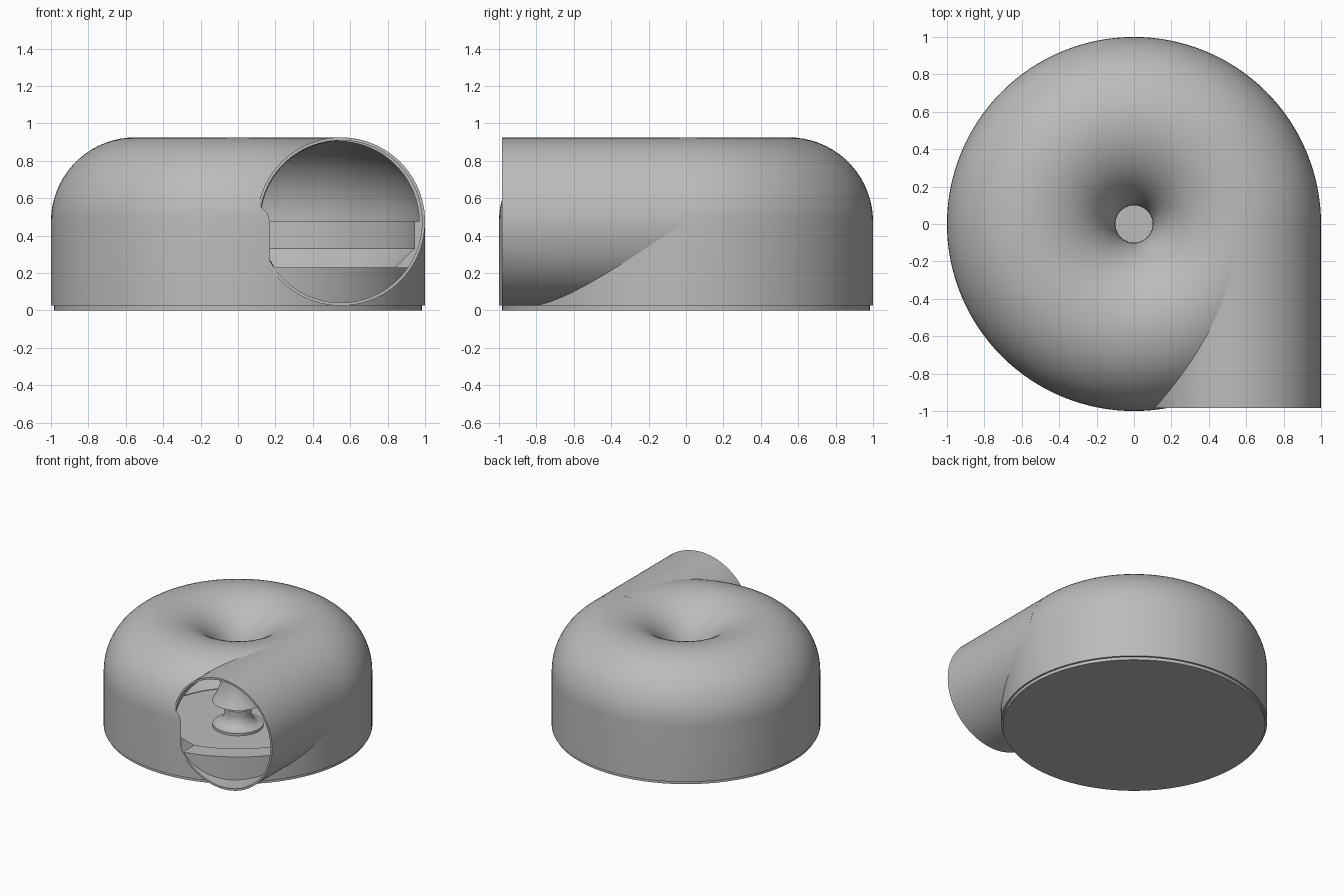
import bpy, bmesh, math
from mathutils import Matrix

cube = bpy.data.objects.get("Cube")
if cube:
    bpy.data.objects.remove(cube, do_unlink=True)

MID_Z, MAJOR, TUBE, WALL = 0.475, 0.55, 0.45, 0.02
MOUTH_Y, LIP_Z = -0.985, 0.23

grey = bpy.data.materials.new("light_grey_plastic")
grey.use_nodes = True
grey.diffuse_color = (0.5, 0.5, 0.5, 1)
grey.node_tree.nodes["Principled BSDF"].inputs["Base Color"].default_value = (0.5, 0.5, 0.5, 1)


def add_object(name, bm):
    bmesh.ops.recalc_face_normals(bm, faces=bm.faces)
    mesh = bpy.data.meshes.new(name)
    bm.to_mesh(mesh)
    bm.free()
    mesh.materials.append(grey)
    obj = bpy.data.objects.new(name, mesh)
    bpy.context.collection.objects.link(obj)
    return obj


def revolve(name, profile, steps=128):
    """Spin a closed (radius, height) loop around the z axis."""
    bm = bmesh.new()
    verts = [bm.verts.new((r, 0, z)) for r, z in profile]
    edges = [bm.edges.new((a, b)) for a, b in zip(verts, verts[1:] + verts[:1])]
    bmesh.ops.spin(bm, geom=verts + edges, cent=(0, 0, 0), axis=(0, 0, 1),
                   angle=math.tau, steps=steps, use_merge=True)
    bmesh.ops.remove_doubles(bm, verts=bm.verts, dist=1e-5)
    return add_object(name, bm)


def pipe_solid(name, radius, y0, y1, floor=None):
    """Cylinder along y on the outlet axis, optionally cut flat below."""
    bm = bmesh.new()
    place = Matrix.Translation((MAJOR, (y0 + y1) / 2, MID_Z)) @ Matrix.Rotation(math.pi / 2, 4, 'X')
    bmesh.ops.create_cone(bm, cap_ends=True, segments=96, radius1=radius,
                          radius2=radius, depth=y1 - y0, matrix=place)
    if floor is not None:
        cut = bmesh.ops.bisect_plane(bm, geom=bm.verts[:] + bm.edges[:] + bm.faces[:],
                                     plane_co=(0, 0, floor), plane_no=(0, 0, -1), clear_outer=True)
        rim = [e for e in cut["geom_cut"] if isinstance(e, bmesh.types.BMEdge)]
        bmesh.ops.holes_fill(bm, edges=rim)
    return add_object(name, bm)


def subtract(obj, *cutters):
    for cutter in cutters:
        cutter.hide_render = True
        mod = obj.modifiers.new("cut", 'BOOLEAN')
        mod.operation, mod.solver, mod.object = 'DIFFERENCE', 'EXACT', cutter
    bpy.context.view_layer.update()
    mesh = bpy.data.meshes.new_from_object(obj.evaluated_get(bpy.context.evaluated_depsgraph_get()))
    obj.modifiers.clear()
    obj.data = mesh
    for cutter in cutters:
        bpy.data.objects.remove(cutter, do_unlink=True)


def arc(radius, start, end, count=40):
    return [(MAJOR + radius * math.cos(math.radians(start + (end - start) * i / count)),
             MID_Z + radius * math.sin(math.radians(start + (end - start) * i / count)))
            for i in range(count + 1)]


# Ring-shaped housing with central funnel, flared below, and a sloped inner foot
housing = revolve("housing", [(1, 0.025)] + arc(TUBE, 0, 213)
                  + arc(TUBE - WALL, 214, 0)
                  + [(0.955, MID_Z), (0.955, 0.33), (0.65, 0.03), (0.65, 0.025)])
subtract(housing, pipe_solid("bore", TUBE - 0.012, MOUTH_Y, -0.15, LIP_Z))

# Tangential outlet pipe, trimmed where it enters the housing
outlet = pipe_solid("outlet_pipe", TUBE, MOUTH_Y, -0.02)
core = revolve("core", [(0, 0), (0.985, 0)] + arc(TUBE - 0.015, 0, 180) + [(0, MID_Z)])
subtract(outlet, pipe_solid("pipe_bore", TUBE - WALL + 0.004, -1.2, 0.1), core)

# Base plate
base = revolve("base_plate", [(0, 0), (0.985, 0), (0.985, 0.026), (0, 0.026)])

# Flared hub on the base below the funnel
flare = [(0.1 + 0.09 * (1 - math.sin(t)), 0.045 + 0.1 * (1 - math.cos(t)))
         for t in [math.pi / 2 * i / 10 for i in range(11)]]
hub = revolve("centre_hub", [(0, 0.02), (0.19, 0.02)] + flare + [(0.1, 0.18), (0, 0.18)], 64)

# Smooth shading with sharp rims
bpy.ops.object.select_all(action='DESELECT')
for obj in (housing, outlet, base, hub):
    obj.select_set(True)
bpy.context.view_layer.objects.active = housing
bpy.ops.object.shade_smooth_by_angle(angle=math.radians(30))
